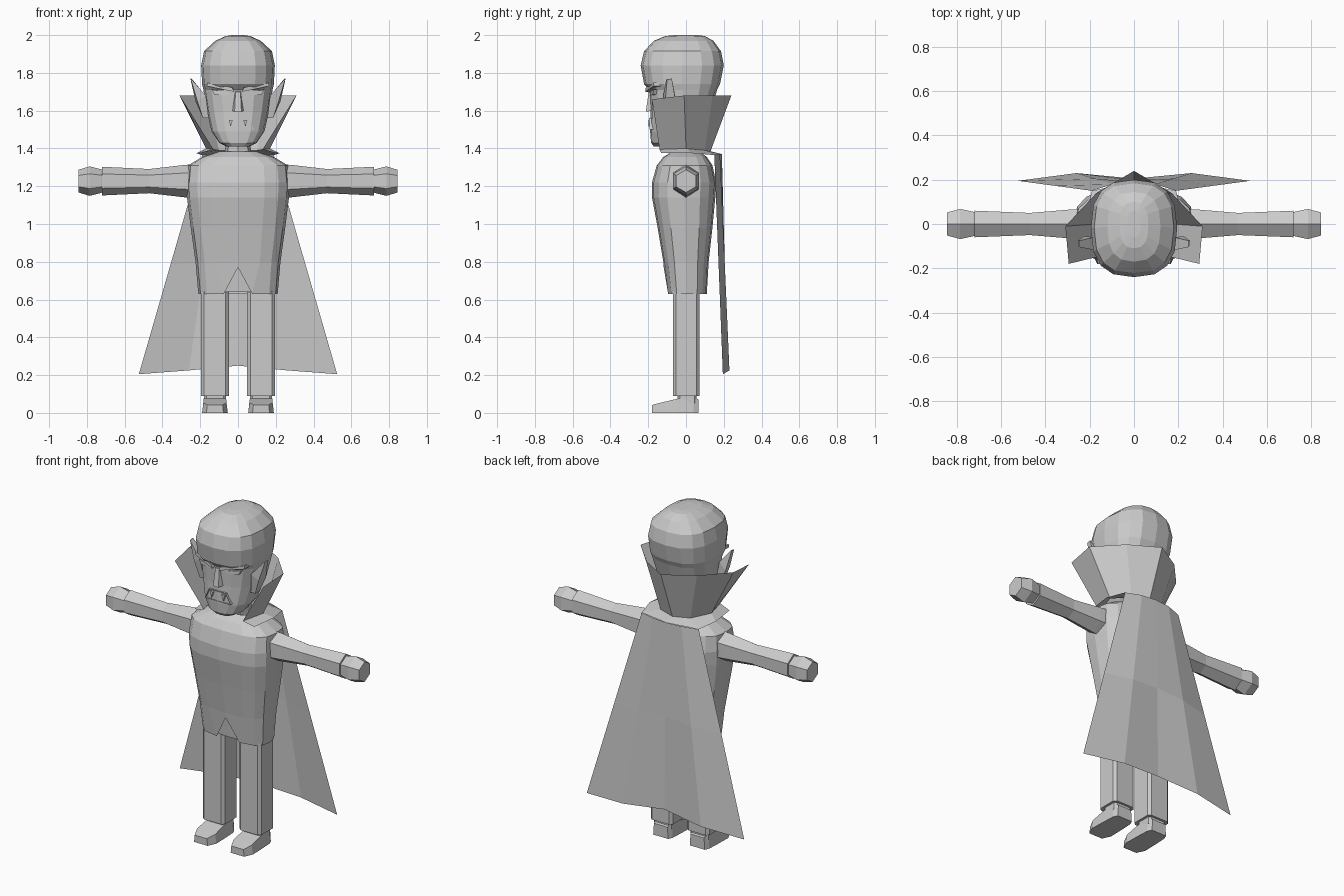
import bpy, bmesh
from math import sin, cos, pi, copysign

old = bpy.data.objects.get("Cube")
if old:
    bpy.data.objects.remove(old, do_unlink=True)

grey = bpy.data.materials.new("plain grey")
grey.use_nodes = True
grey.diffuse_color = (0.6, 0.6, 0.6, 1)
grey.node_tree.nodes["Principled BSDF"].inputs["Base Color"].default_value = (0.6, 0.6, 0.6, 1)


def finish(name, bm):
    """Turn a bmesh into a flat-shaded object."""
    bmesh.ops.recalc_face_normals(bm, faces=bm.faces[:])
    mesh = bpy.data.meshes.new(name)
    bm.to_mesh(mesh)
    bm.free()
    mesh.materials.append(grey)
    obj = bpy.data.objects.new(name, mesh)
    bpy.context.collection.objects.link(obj)
    return obj


def loft(name, rows, closed=True, caps=True):
    """Skin a list of point rows, as a tube or an open sheet."""
    bm = bmesh.new()
    rows = [[bm.verts.new(p) for p in row] for row in rows]
    n = len(rows[0])
    for a, b in zip(rows, rows[1:]):
        for i in range(n if closed else n - 1):
            j = (i + 1) % n
            bm.faces.new((a[i], a[j], b[j], b[i]))
    if caps:
        bm.faces.new(rows[0])
        bm.faces.new(rows[-1])
    return finish(name, bm)


def ring(z, rx, front, back, n=16, p=2.6, cx=0, phase=0):
    """Rounded-box outline at height z, starting at the front."""
    mid, ry = (front + back) / 2, (back - front) / 2
    pts = []
    for i in range(n):
        a = 2 * pi * i / n + phase
        s, c = sin(a), -cos(a)
        pts.append((cx + rx * copysign(abs(s) ** (2 / p), s),
                    mid + ry * copysign(abs(c) ** (2 / p), c), z))
    return pts


def both(half):
    """Complete a left-half row that ends on the centre line."""
    return half + [(-x, y, z) for x, y, z in reversed(half[:-1])]


def plate(name, outline, front, back, skew=0.0, sink=0.0):
    """Extrude an x-z outline in depth, bent back away from the centre."""
    bm = bmesh.new()
    a = [bm.verts.new((x, front + skew * abs(x), z)) for x, z in outline]
    b = [bm.verts.new((x, back + skew * abs(x), z)) for x, z in outline]
    face = bm.faces.new(a)
    bm.faces.new(b[::-1])
    for i in range(len(a)):
        j = (i + 1) % len(a)
        bm.faces.new((a[i], b[i], b[j], a[j]))
    if sink:
        bmesh.ops.inset_individual(bm, faces=[face], thickness=0.014)
        for v in face.verts:
            v.co.y += sink
    return finish(name, bm)


# Head, from chin to crown
loft("head", [ring(*r) for r in (
    (1.41, 0.06, -0.17, -0.06), (1.43, 0.10, -0.185, -0.01),
    (1.49, 0.14, -0.19, 0.06), (1.60, 0.165, -0.188, 0.13),
    (1.71, 0.183, -0.193, 0.165), (1.74, 0.19, -0.222, 0.18),
    (1.84, 0.195, -0.24, 0.20), (1.915, 0.18, -0.222, 0.185),
    (1.97, 0.12, -0.17, 0.145), (1.995, 0.065, -0.11, 0.10), (2.0, 0.03, -0.06, 0.06))])
loft("neck", [ring(1.34, 0.07, -0.07, 0.07, 8), ring(1.46, 0.065, -0.07, 0.07, 8)])

# Face
loft("nose", [
    [(-0.035, -0.17, 1.60), (-0.018, -0.213, 1.595), (0.018, -0.213, 1.595), (0.035, -0.17, 1.60)],
    [(-0.02, -0.17, 1.71), (-0.013, -0.197, 1.70), (0.013, -0.197, 1.70), (0.02, -0.17, 1.71)]])
plate("mouth", [(-0.085, 1.50), (0.085, 1.50), (0.055, 1.562), (-0.055, 1.562)],
      -0.205, -0.16, 0.15, 0.014)
for side, s in (("left", 1), ("right", -1)):
    plate(side + "_brow", [(s * x, z) for x, z in
          ((0.022, 1.70), (0.03, 1.722), (0.165, 1.748), (0.165, 1.73))], -0.222, -0.17, 0.3)
    plate(side + "_eye", [(s * x, z) for x, z in
          ((0.04, 1.695), (0.14, 1.712), (0.125, 1.685), (0.06, 1.68))], -0.2, -0.17, 0.2)
    plate(side + "_fang", [(s * x, z) for x, z in
          ((0.028, 1.55), (0.048, 1.55), (0.04, 1.515))], -0.204, -0.185, 0.15)
    # Pointed ear
    loft(side + "_ear", [
        [(s * 0.155, -0.10, 1.56), (s * 0.185, -0.10, 1.56), (s * 0.185, -0.06, 1.56), (s * 0.155, -0.06, 1.56)],
        [(s * 0.17, -0.12, 1.68), (s * 0.215, -0.11, 1.65), (s * 0.225, -0.055, 1.65), (s * 0.18, -0.06, 1.69)],
        [(s * 0.245, -0.105, 1.765), (s * 0.25, -0.10, 1.765), (s * 0.252, -0.075, 1.77), (s * 0.246, -0.075, 1.77)]])

# Jacket with a notch at the front hem
torso = [ring(*r, p=2.9) for r in (
    (0.63, 0.21, -0.10, 0.11), (0.80, 0.225, -0.12, 0.12), (0.98, 0.25, -0.15, 0.14),
    (1.14, 0.27, -0.18, 0.155), (1.22, 0.272, -0.18, 0.16), (1.31, 0.265, -0.155, 0.14),
    (1.355, 0.19, -0.12, 0.11), (1.385, 0.10, -0.07, 0.07))]
hem = torso[0]
hem[0] = (0, -0.118, 0.77)
for i, s in ((1, 1), (-1, -1)):
    hem[i] = (s * 0.075, hem[i][1], 0.63)
jacket = loft("jacket", torso, caps=False)
loft("hips", [ring(0.64, 0.203, -0.085, 0.10, p=2.9), ring(0.80, 0.21, -0.10, 0.11, p=2.9)])

# Arms and hands: six-sided tubes along x
arm = ((0.20, 0.07, 0.092), (0.29, 0.065, 0.085), (0.47, 0.05, 0.064),
       (0.72, 0.06, 0.076), (0.72, 0.045, 0.055))
hand = ((0.70, 0.045, 0.05), (0.725, 0.055, 0.063), (0.785, 0.068, 0.078), (0.845, 0.052, 0.06))


def tube(name, s, stations):
    loft(name, [[(s * x, ry * sin(k * pi / 3) / sin(pi / 3), 1.227 + rz * cos(k * pi / 3))
                 for k in range(6)] for x, ry, rz in stations])


for side, s in (("left", 1), ("right", -1)):
    tube(side + "_arm", s, arm)
    tube(side + "_hand", s, hand)
    # Trouser leg and ankle
    cx = s * 0.122
    loft(side + "_leg", [ring(z, 0.075, -0.07, 0.072, 8, 7, cx, pi / 8) for z in (0.09, 0.68)])
    loft(side + "_ankle", [ring(z, 0.06, -0.045, 0.058, 8, 7, cx, pi / 8) for z in (0.05, 0.10)])
    # Shoe: cross-sections from heel to toe
    loft(side + "_shoe", [
        [(cx - w, y, 0), (cx + w, y, 0), (cx + 0.9 * w, y, h), (cx - 0.9 * w, y, h)]
        for y, w, h in ((0.067, 0.05, 0.07), (0.04, 0.062, 0.085), (-0.045, 0.066, 0.075),
                        (-0.13, 0.068, 0.055), (-0.18, 0.045, 0.042))])

# Cape: standing collar, shoulder flap and hanging cloth
collar_low = both([(0.13, -0.14, 1.395), (0.17, 0.0, 1.40), (0.10, 0.10, 1.39), (0, 0.13, 1.385)])
collar_top = both([(0.295, -0.18, 1.66), (0.31, -0.01, 1.68), (0.17, 0.14, 1.68), (0, 0.24, 1.68)])
flap = both([(0.20, -0.13, 1.375), (0.22, 0.03, 1.375), (0.19, 0.15, 1.365), (0, 0.19, 1.37)])
loft("cape_collar", [collar_low, collar_top], False, False)
loft("cape_shoulders", [collar_low, flap], False, False)
cape_top = both([(0.19, 0.15, 1.365), (0.095, 0.18, 1.37), (0, 0.19, 1.37)])
cape_hem = both([(0.525, 0.195, 0.205), (0.26, 0.23, 0.225), (0, 0.205, 0.25)])
cape_mid = [tuple((a + b) / 2 for a, b in zip(p, q)) for p, q in zip(cape_top, cape_hem)]
loft("cape", [cape_top, cape_mid, cape_hem], False, False)
